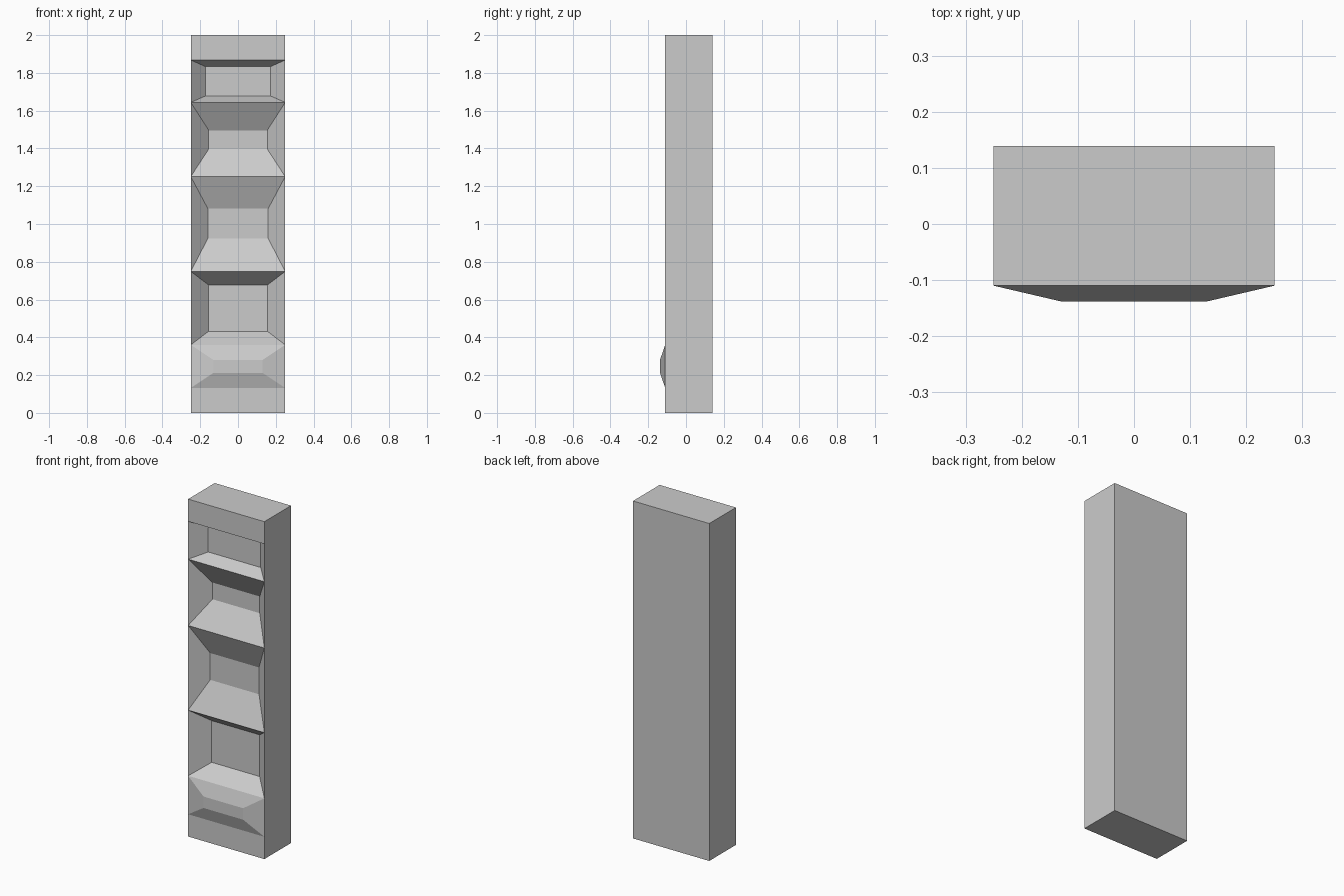
import bpy, bmesh
from mathutils import Vector

if "Cube" in bpy.data.objects:
    bpy.data.objects.remove(bpy.data.objects["Cube"])

HALF_W, FRONT, BACK, HEIGHT = 0.25, -0.11, 0.139, 2.0

# Front panels: outer z range, inner z range, inner half width, depth (+ is recessed)
PANELS = [
    (0.132, 0.36, 0.212, 0.28, 0.13, -0.028),
    (0.36, 0.749, 0.431, 0.678, 0.157, 0.088),
    (0.749, 1.251, 0.923, 1.082, 0.16, 0.078),
    (1.251, 1.644, 1.397, 1.496, 0.155, 0.092),
    (1.644, 1.868, 1.678, 1.833, 0.172, 0.077),
]

bm = bmesh.new()

# Solid slab
bmesh.ops.create_cube(bm, size=1)
for v in bm.verts:
    v.co = Vector((v.co.x * 2 * HALF_W,
                   FRONT if v.co.y < 0 else BACK,
                   (v.co.z + 0.5) * HEIGHT))

# Divide the slab into stacked bands
for z in [PANELS[0][0]] + [p[1] for p in PANELS]:
    bmesh.ops.bisect_plane(bm, geom=bm.verts[:] + bm.edges[:] + bm.faces[:],
                           plane_co=(0, 0, z), plane_no=(0, 0, 1))
bm.normal_update()

# Bevelled recesses and raised block on the front
for z0, z1, in0, in1, half, depth in PANELS:
    mid = (z0 + z1) / 2
    face = next(f for f in bm.faces if f.normal.y < -0.99
                and abs(f.calc_center_median().z - mid) < 0.01)
    inner = bmesh.ops.extrude_discrete_faces(bm, faces=[face])["faces"][0]
    for v in inner.verts:
        v.co = Vector((half if v.co.x > 0 else -half, FRONT + depth,
                       in1 if v.co.z > mid else in0))

bmesh.ops.recalc_face_normals(bm, faces=bm.faces[:])
mesh = bpy.data.meshes.new("carved_slab")
bm.to_mesh(mesh)
bm.free()
slab = bpy.data.objects.new("carved_slab", mesh)
bpy.context.collection.objects.link(slab)
